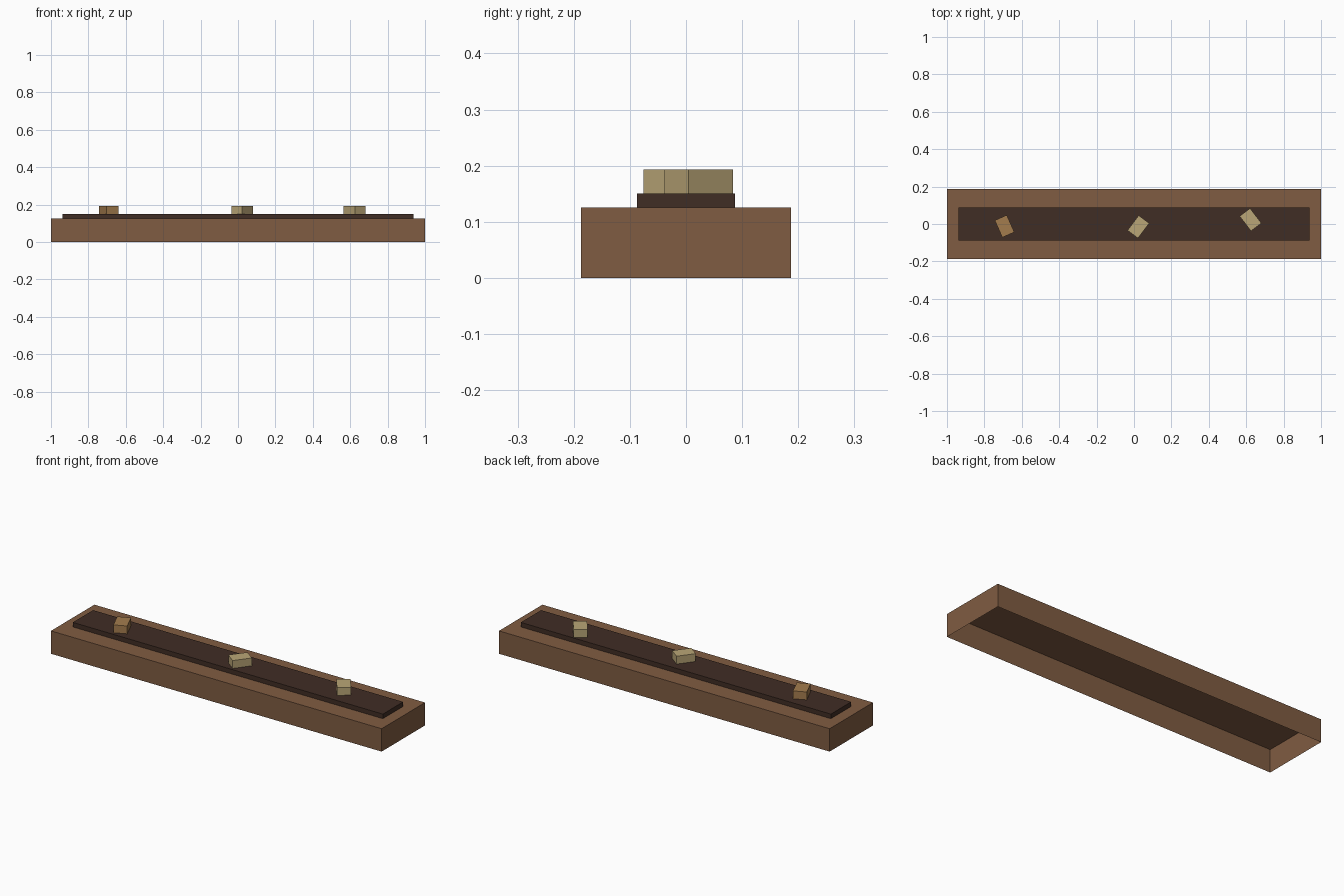
import bpy
import bmesh
from math import radians
from mathutils import Matrix

cube = bpy.data.objects.get("Cube")
if cube:
    bpy.data.objects.remove(cube, do_unlink=True)


def material(name, rgb):
    mat = bpy.data.materials.new(name)
    mat.use_nodes = True
    mat.diffuse_color = (*rgb, 1)
    mat.node_tree.nodes["Principled BSDF"].inputs["Base Color"].default_value = (*rgb, 1)
    return mat


wood = material("warm brown wood", (0.216, 0.107, 0.054))
soil = material("dark soil", (0.051, 0.026, 0.018))
straw = material("pale straw", (0.491, 0.381, 0.184))
tan = material("tan brown", (0.371, 0.202, 0.076))


def box(name, size, bottom, mat, xy=(0, 0), angle=0, open_bottom=False):
    """Box standing at height `bottom`, optionally without its underside."""
    bm = bmesh.new()
    bmesh.ops.create_cube(bm, size=1, matrix=Matrix.Diagonal((*size, 1)))
    if open_bottom:
        under = [f for f in bm.faces if f.normal.z < -0.5]
        bmesh.ops.delete(bm, geom=under, context="FACES_ONLY")
    mesh = bpy.data.meshes.new(name)
    bm.to_mesh(mesh)
    bm.free()
    mesh.materials.append(mat)
    obj = bpy.data.objects.new(name, mesh)
    obj.location = (*xy, bottom + size[2] / 2)
    obj.rotation_euler.z = radians(angle)
    bpy.context.collection.objects.link(obj)
    return obj


# Hollow trough with an open underside, and the raised soil bed on it
box("planter_base", (2, 0.375, 0.125), 0, wood, open_bottom=True)
box("soil_bed", (1.875, 0.175, 0.025), 0.125, soil, open_bottom=True)

# Small blocks scattered along the bed
chips = [
    ("right_chip", (-0.692, -0.012), -66, tan),
    ("middle_chip", (0.023, -0.015), 53, straw),
    ("left_chip", (0.623, 0.023), -53, straw),
]
for name, xy, angle, mat in chips:
    box(name, (0.1, 0.07, 0.043), 0.15, mat, xy, angle)
